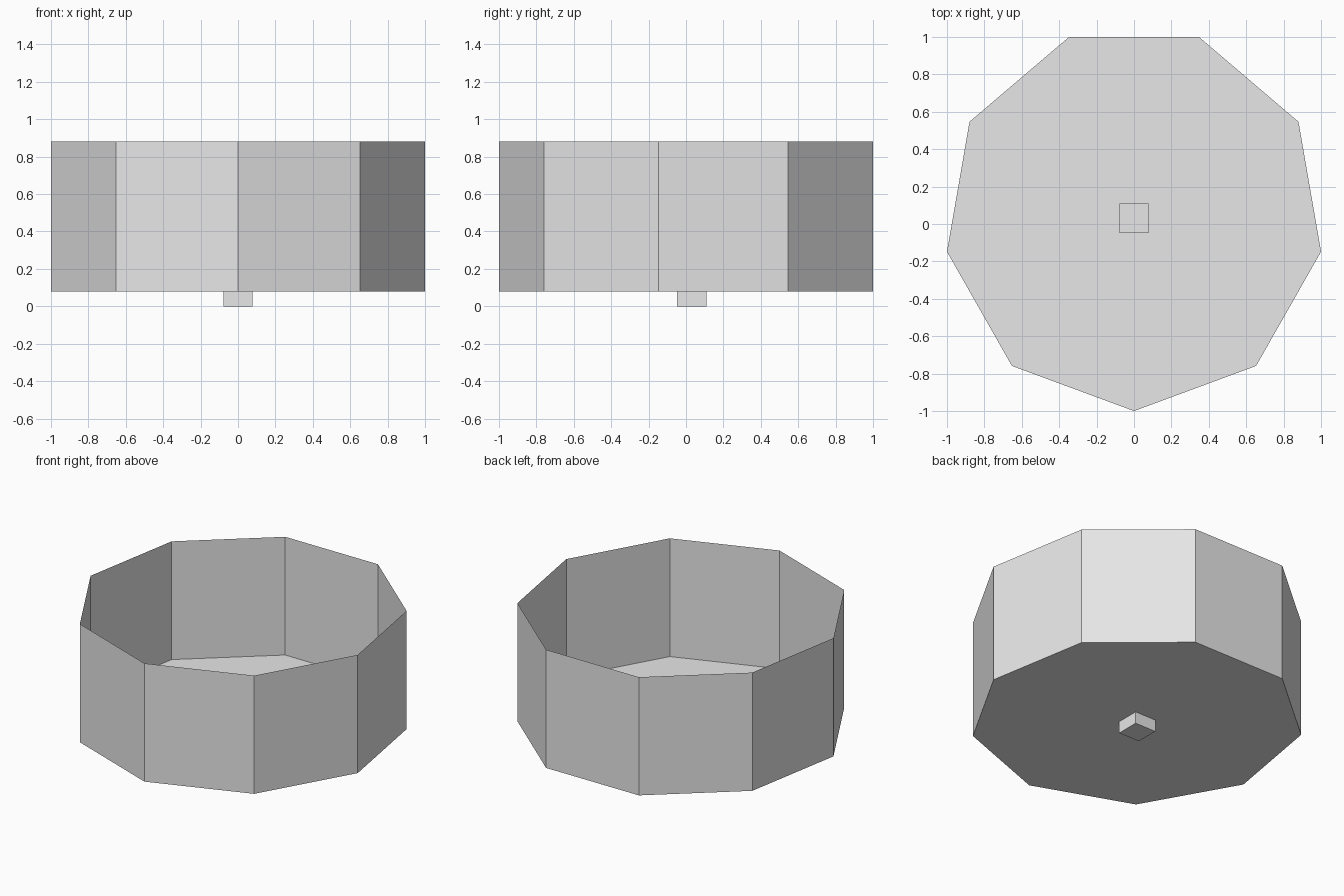
import bpy, bmesh
from math import cos, sin, radians, pi

default = bpy.data.objects.get("Cube")
if default:
    bpy.data.objects.remove(default, do_unlink=True)

# Single grey material
grey = bpy.data.materials.new("light_grey")
grey.use_nodes = True
grey.diffuse_color = (0.8, 0.8, 0.8, 1)
grey.node_tree.nodes["Principled BSDF"].inputs["Base Color"].default_value = (0.8, 0.8, 0.8, 1)

SIDES = 9
FLOOR, HEIGHT = 0.08, 0.80
RADIUS_X = 1 / cos(radians(10))
RADIUS_Y = 2 / (1 + cos(radians(20)))
CENTRE_Y = RADIUS_Y - 1          # the corner at the front touches y = -1
PEG = 0.157


def add_object(name, bm):
    mesh = bpy.data.meshes.new(name)
    bm.to_mesh(mesh)
    bm.free()
    mesh.materials.append(grey)
    obj = bpy.data.objects.new(name, mesh)
    bpy.context.collection.objects.link(obj)
    return obj


# Open nine-sided tub: thin walls and a floor, corner pointing forward
bm = bmesh.new()
low, high = [], []
for i in range(SIDES):
    a = -pi / 2 + 2 * pi * i / SIDES
    x, y = RADIUS_X * cos(a), CENTRE_Y + RADIUS_Y * sin(a)
    low.append(bm.verts.new((x, y, FLOOR)))
    high.append(bm.verts.new((x, y, FLOOR + HEIGHT)))
bm.faces.new(low[::-1])
for i in range(SIDES):
    j = (i + 1) % SIDES
    bm.faces.new((low[i], low[j], high[j], high[i]))
add_object("tub", bm)

# Small cube set through the middle of the floor
bm = bmesh.new()
bmesh.ops.create_cube(bm, size=PEG)
peg = add_object("floor_peg", bm)
peg.location = (0, CENTRE_Y, PEG / 2)
